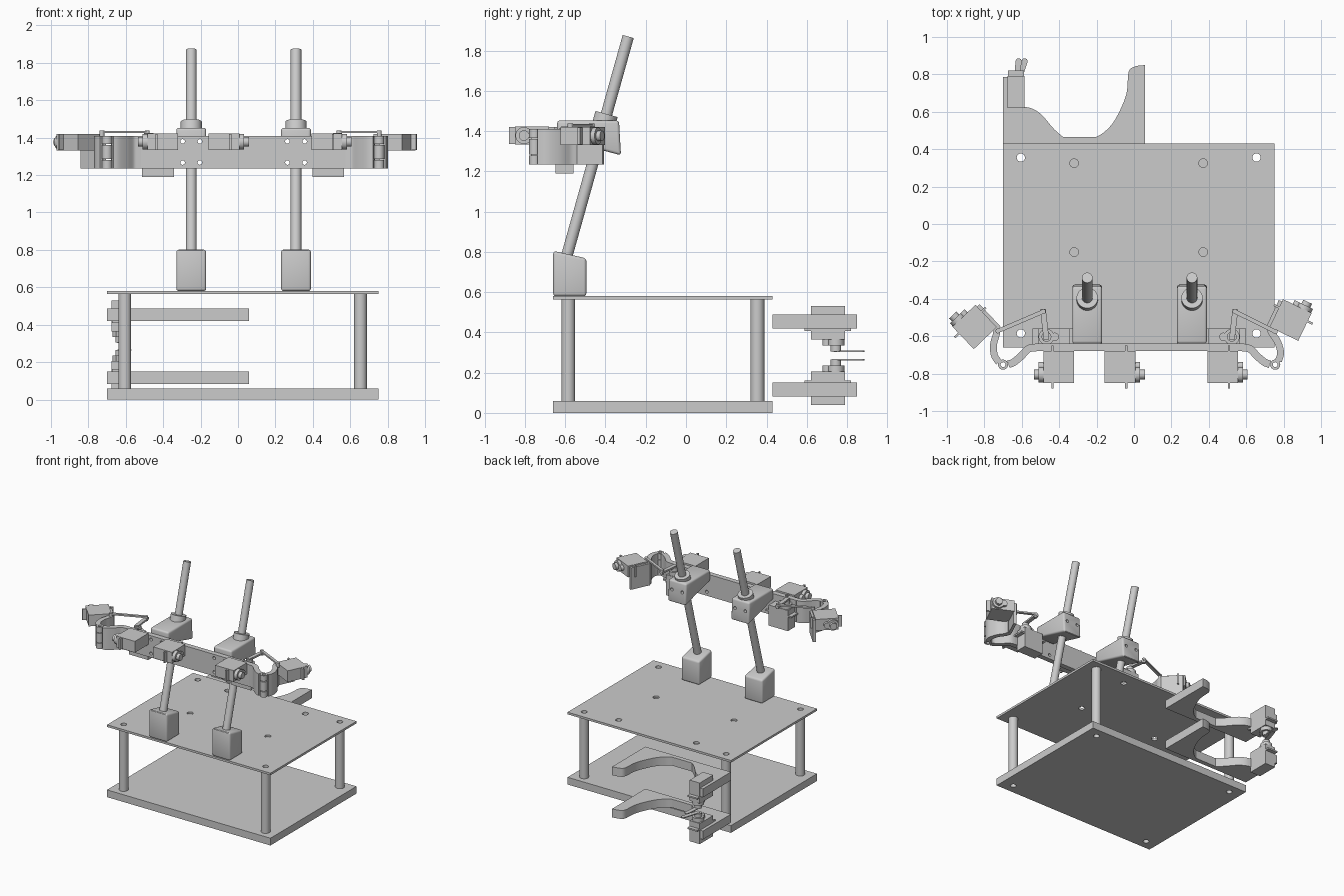
import bpy, bmesh, math
from mathutils import Matrix, Vector

if "Cube" in bpy.data.objects:
    bpy.data.objects.remove(bpy.data.objects["Cube"])

I = Matrix.Identity(4)
YZ = Matrix(((0, 0, 1, 0), (1, 0, 0, 0), (0, 1, 0, 0), (0, 0, 0, 1)))  # profile (y,z) along x
CX = 0.03  # symmetry line of the upper assembly


def finish(name, bm, M=I, bevel=0):
    if bevel:
        bmesh.ops.bevel(bm, geom=bm.edges[:], offset=bevel, segments=3, profile=0.5, affect='EDGES')
    bm.transform(M)
    bmesh.ops.recalc_face_normals(bm, faces=bm.faces[:])
    me = bpy.data.meshes.new(name)
    bm.to_mesh(me)
    bm.free()
    ob = bpy.data.objects.new(name, me)
    bpy.context.collection.objects.link(ob)
    return ob


def prism(name, pts, z0, z1, M=I, bevel=0):
    bm = bmesh.new()
    lo = [bm.verts.new((x, y, z0)) for x, y in pts]
    hi = [bm.verts.new((x, y, z1)) for x, y in pts]
    bm.faces.new(lo)
    bm.faces.new(hi)
    for i in range(len(pts)):
        j = (i + 1) % len(pts)
        bm.faces.new((lo[i], lo[j], hi[j], hi[i]))
    return finish(name, bm, M, bevel)


def box(name, x, y, z, M=I, bevel=0):
    return prism(name, [(x[0], y[0]), (x[1], y[0]), (x[1], y[1]), (x[0], y[1])], z[0], z[1], M, bevel)


def cyl(name, a, b, r, M=I, hole=0, n=32):
    a, b = Vector(a), Vector(b)
    R = Matrix.Translation(a) @ (b - a).to_track_quat('Z', 'Y').to_matrix().to_4x4()
    h = (b - a).length
    circle = lambda q: [(q * math.cos(2 * math.pi * i / n), q * math.sin(2 * math.pi * i / n)) for i in range(n)]
    if not hole:
        return prism(name, circle(r), 0, h, M @ R)
    bm = bmesh.new()
    rings = [[bm.verts.new((x, y, z)) for x, y in circle(q)] for q, z in ((r, 0), (r, h), (hole, h), (hole, 0))]
    for k in range(4):
        A, B = rings[k], rings[(k + 1) % 4]
        for i in range(n):
            bm.faces.new((A[i], A[(i + 1) % n], B[(i + 1) % n], B[i]))
    return finish(name, bm, M @ R)


def smooth_path(p, steps=6):
    p = [Vector(q) for q in p]
    e = [2 * p[0] - p[1]] + p + [2 * p[-1] - p[-2]]
    out = []
    for i in range(1, len(e) - 2):
        a, b, c, d = e[i - 1:i + 3]
        for s in range(steps):
            t = s / steps
            out.append(0.5 * (2 * b + (c - a) * t + (2 * a - 5 * b + 4 * c - d) * t * t + (3 * b - a - 3 * c + d) * t ** 3))
    return out + [p[-1]]


def ribbon(name, pts, w, z0, z1, M=I):
    pts = [Vector(p) for p in pts]
    left, right = [], []
    for i, p in enumerate(pts):
        t = (pts[min(i + 1, len(pts) - 1)] - pts[max(i - 1, 0)]).normalized()
        n = Vector((-t.y, t.x)) * w / 2
        left.append(tuple(p + n))
        right.append(tuple(p - n))
    return prism(name, left + right[::-1], z0, z1, M)


def drill(ob, holes, r):
    cutters = bmesh.new()
    for a, b in holes:
        a, b = Vector(a), Vector(b)
        R = Matrix.Translation((a + b) / 2) @ (b - a).to_track_quat('Z', 'Y').to_matrix().to_4x4()
        bmesh.ops.create_cone(cutters, cap_ends=True, segments=24, radius1=r, radius2=r, depth=(b - a).length, matrix=R)
    c = finish("hole_cutter", cutters)
    c.hide_render = True
    m = ob.modifiers.new("holes", 'BOOLEAN')
    m.operation, m.solver, m.object = 'DIFFERENCE', 'EXACT', c
    bpy.context.view_layer.objects.active = ob
    bpy.ops.object.modifier_apply(modifier=m.name)
    bpy.data.objects.remove(c)


def frame(origin, xd, zd):
    x, z = Vector(xd).normalized(), Vector(zd).normalized()
    M = Matrix((x, z.cross(x), z)).transposed().to_4x4()
    return Matrix.Translation(origin) @ M


def servo(name, M, ext=0.055):
    # body, mounting flange, gear boss and output shaft
    box(name + "_body", (-.085, .085), (-.045, .045), (0, .165), M)
    box(name + "_flange", (-.115, .115), (-.043, .043), (.11, .122), M)
    cyl(name + "_boss", (.04, 0, .165), (.04, 0, .165 + ext * .5), .042, M)
    cyl(name + "_small_boss", (-.005, 0, .165), (-.005, 0, .165 + ext * .5), .022, M)
    cyl(name + "_shaft", (.04, 0, .165), (.04, 0, .165 + ext), .026, M)


# stand: two plates on four hollow posts
corners = [(x, y) for x in (-.605, .655) for y in (-.585, .355)]
base = box("base_plate", (-.70, .75), (-.66, .43), (0, .058))
deck = box("top_plate", (-.70, .75), (-.66, .43), (.563, .58))
for ob in (base, deck):
    drill(ob, [((x, y, -.1), (x, y, .7)) for x, y in corners], .022)
drill(deck, [((x, y, .5), (x, y, .7)) for x in (-.32, .37) for y in (-.15, .325)], .023)
for x, y in corners:
    cyl("post", (x, y, .058), (x, y, .563), .034, hole=.022)

# leaning rods with sockets and clamps
rod = lambda x, z: (x, -.287 + (z - 1.87) * .28, z)
bolts = [((x + d, -.8, z), (x + d, -.2, z)) for x in (-.25, .31) for d in (-.046, .046) for z in (1.267, 1.38)]
for x in (-.25, .31):
    prism("rod_socket", [(-.66, .58), (-.495, .58), (-.495, .768), (-.66, .805)], x - .08, x + .08, YZ, .014)
    cyl("rod", rod(x, .70), rod(x, 1.87), .0285)
    clamp = prism("rod_clamp", [(-.64, 1.365), (-.323, 1.28), (-.333, 1.453), (-.64, 1.453)],
                  x - .08, x + .08, YZ, .014)
    drill(clamp, [b for b in bolts if abs(b[0][0] - x) < .1], .012)
    cyl("clamp_collar", rod(x, 1.43), rod(x, 1.485), .057)

# crossbar and the servos on its front
bar = box("crossbar", (-.53, .59), (-.68, -.64), (1.235, 1.41))
drill(bar, bolts, .012)
for nm, x0, s in (("left", -.32, -1), ("middle", -.157, 1), ("right", .392, 1)):
    servo(nm + "_bar_servo", frame((x0, -.765, 1.378), (0, -1, 0), (s, 0, 0)), .05)

# hinged finger on each end of the bar, right one swung further open
MIR = Matrix.Translation((2 * CX - .005, 0, 0)) @ Matrix.Scale(-1, 4, (1, 0, 0))
H = (-.70, -.752)
hr = Vector((2 * CX - .005 + .70, -.752, 0))
SWING = Matrix.Translation(hr) @ Matrix.Rotation(math.radians(18), 4, 'Z') @ Matrix.Translation(-hr)
Z0, Z1 = 1.235, 1.41
for nm, fixed, moving, tip in (("left", I, I, (-.728, -.572)), ("right", MIR, SWING @ MIR, (-.70, -.575))):
    curve = smooth_path([(-.52, -.66), (-.565, -.668), (-.605, -.708), (-.645, -.74), (-.672, -.75)])
    ribbon(nm + "_curved_mount", curve, .04, Z0, Z1, fixed)
    cyl(nm + "_hinge_knuckle", (*H, Z0 + .05), (*H, Z1 - .05), .027, fixed, hole=.013)
    curve = smooth_path([(-.722, -.74), (-.747, -.70), (-.75, -.64), (-.735, -.585), (-.735, -.548)])
    ribbon(nm + "_finger_curve", curve, .037, Z0, Z1, moving)
    ribbon(nm + "_finger_plate", [(-.722, -.555), (-.833, -.437)], .022, Z0, Z1, moving)
    for z in (Z0, Z1 - .045):
        cyl(nm + "_finger_knuckle", (*H, z), (*H, z + .045), .027, moving, hole=.013)
    servo(nm + "_finger_servo",
          moving @ frame((-.795, -.61, 1.376), (-.72, -.69, 0), (-.69, .72, 0)), .045)
    # vertical servo behind the bar driving the finger by horn and link
    servo(nm + "_drive_servo", fixed @ frame((-.428, -.603, 1.19), (-1, 0, 0), (0, 0, 1)), .06)
    ribbon(nm + "_drive_horn", [(-.468, -.62), (-.487, -.455)], .03, 1.41, 1.424, fixed)
    ribbon(nm + "_drive_link", [(-.478, -.465), tip], .022, 1.424, 1.436, fixed)
    for p in ((-.485, -.468), tip):
        cyl(nm + "_link_pin", (*p, 1.40), (*p, 1.438), .013, fixed)

# rear gripper: two matching notched plates with servos facing each other
notch = smooth_path([(.01, .845), (-.028, .815), (-.042, .69), (-.10, .56), (-.155, .495), (-.20, .466)], 5)
notch += smooth_path([(-.38, .466), (-.43, .51), (-.49, .58), (-.54, .615), (-.59, .628)], 5)
outline = [(-.70, .43), (.06, .43), (.06, .85)] + [tuple(p) for p in notch]
outline += [(-.67, .628), (-.67, .785), (-.70, .785)]
FLIP = Matrix.Translation((0, 0, .57)) @ Matrix.Scale(-1, 4, (0, 0, 1))
for nm, M in (("upper", I), ("lower", FLIP)):
    prism(nm + "_gripper_plate", outline, .42, .488, M)
    servo(nm + "_gripper_servo", M @ frame((-.63, .705, .53), (0, 1, 0), (0, 0, -1)), .06)
    ribbon(nm + "_gripper_horn", [(-.63, .73), (-.617 if M is I else -.585, .87)], .032, .302, .309, M)
    e = -.617 if M is I else -.585
    cyl(nm + "_gripper_horn_tip", (e, .87, .302), (e, .87, .309), .016, M)

# smooth round sides, keep edges crisp
for ob in bpy.context.collection.objects:
    ob.select_set(ob.type == 'MESH')
    bpy.context.view_layer.objects.active = ob
bpy.ops.object.shade_smooth_by_angle(angle=math.radians(30))
